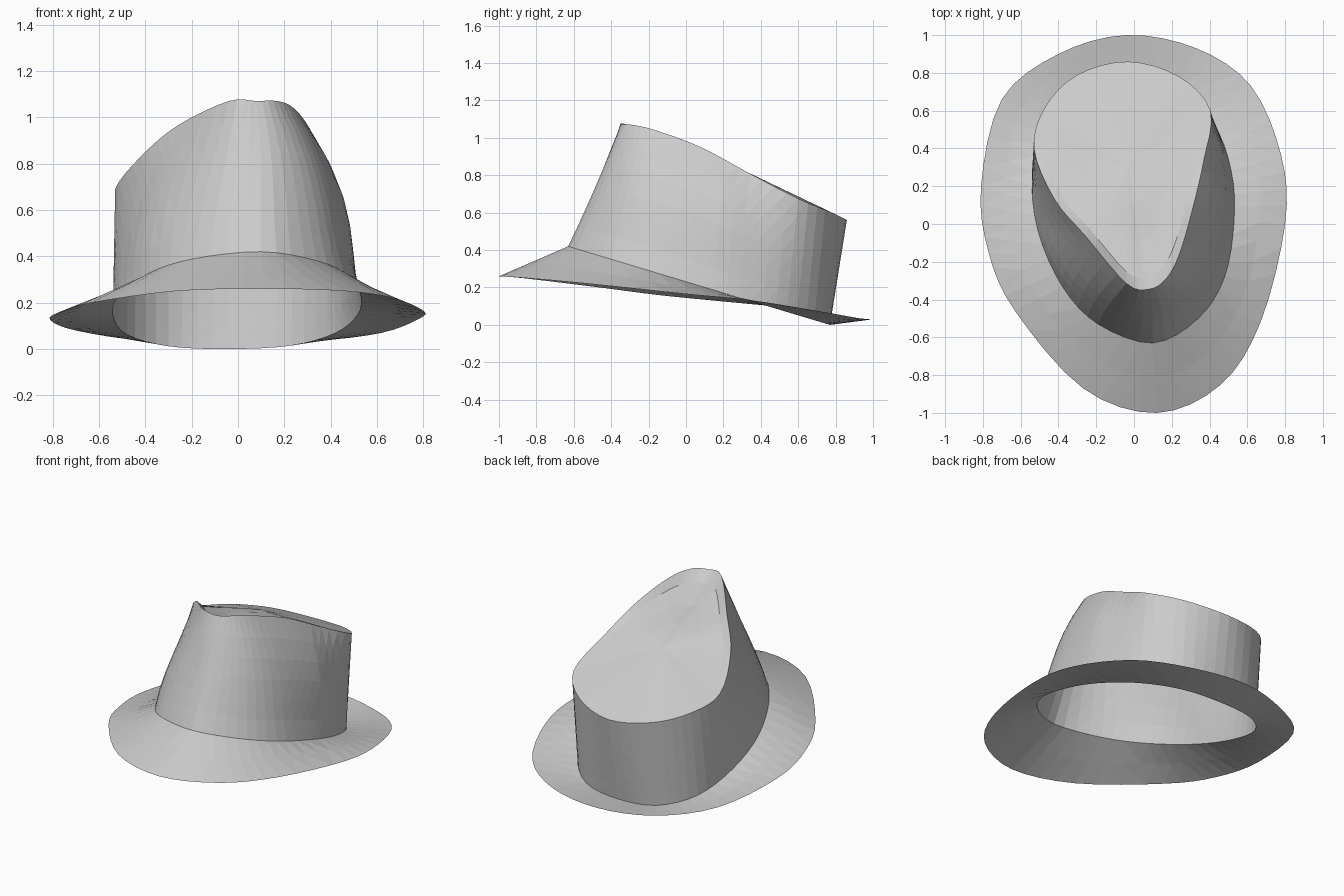
import bpy
import bmesh
from mathutils import Vector

if "Cube" in bpy.data.objects:
    bpy.data.objects.remove(bpy.data.objects["Cube"], do_unlink=True)

STEPS = 4  # samples between two neighbouring outline points

felt = bpy.data.materials.new("grey felt")
felt.use_nodes = True
grey = (0.6, 0.6, 0.6, 1)
felt.diffuse_color = grey
felt.node_tree.nodes["Principled BSDF"].inputs["Base Color"].default_value = grey


def clamp(value):
    return min(1, max(0, value))


def closed_curve(points):
    """Smooth closed ring running through the outline points."""
    pts = [Vector(p) for p in points]
    n = len(pts)
    ring = []
    for i in range(n):
        a, b, c, d = (pts[(i + k) % n] for k in (-1, 0, 1, 2))
        for s in range(STEPS):
            t = s / STEPS
            ring.append(0.5 * (2 * b + (c - a) * t + (2 * a - 5 * b + 4 * c - d) * t ** 2
                               + (3 * b - a - 3 * c + d) * t ** 3))
    return ring


def blend(ring_a, ring_b, t):
    return [a.lerp(b, t) for a, b in zip(ring_a, ring_b)]


def loft(name, rings, tip=None):
    """Skin a list of rings, closing the last one to a tip if given."""
    bm = bmesh.new()
    rows = [[bm.verts.new(p) for p in ring] for ring in rings]
    n = len(rows[0])
    for lower, upper in zip(rows, rows[1:]):
        for i in range(n):
            j = (i + 1) % n
            bm.faces.new((lower[i], lower[j], upper[j], upper[i]))
    if tip:
        peak = bm.verts.new(tip)
        for i in range(n):
            bm.faces.new((rows[-1][i], rows[-1][(i + 1) % n], peak))
    bmesh.ops.triangulate(bm, faces=bm.faces[:])
    mesh = bpy.data.meshes.new(name)
    bm.to_mesh(mesh)
    bm.free()
    mesh.materials.append(felt)
    obj = bpy.data.objects.new(name, mesh)
    bpy.context.collection.objects.link(obj)


# Outline where crown and brim meet, lying on a plane sloping to the back
base_plan = [(.1, -.63), (.34, -.5), (.48, -.28), (.53, .02), (.515, .28), (.42, .54),
             (.23, .72), (-.04, .77), (-.3, .73), (-.48, .56), (-.54, .28), (-.51, -.03),
             (-.38, -.33), (-.19, -.53)]
base = closed_curve([(x, y, .42 - .3 * (y + .63)) for x, y in base_plan])

# Slanted teardrop rim of the crown
rim = closed_curve([(.08, -.345, 1.07), (.17, -.29, 1.07), (.24, -.16, 1.04), (.31, .08, .95),
                    (.37, .34, .81), (.405, .6, .675), (.24, .78, .6), (-.03, .86, .56),
                    (-.3, .79, .585), (-.47, .62, .63), (-.53, .4, .69), (-.42, .13, .83),
                    (-.26, -.06, .965), (-.04, -.315, 1.07)])

# Outer edge of the brim, curling up behind
edge = closed_curve([(.12, -1, .26), (.46, -.85, .25), (.67, -.52, .22), (.8, 0, .165),
                     (.78, .36, .13), (.62, .73, .07), (.33, .93, .035), (-.04, 1, .03),
                     (-.4, .9, .035), (-.7, .66, .08), (-.81, .2, .125), (-.77, -.15, .16),
                     (-.63, -.46, .2), (-.27, -.87, .25)])

loft("brim", [edge, blend(edge, base, .5), base])


def wall_ring(t):
    """Crown section, swelling on the left side and the front right."""
    swell = t * (1 - t)
    ring = blend(base, rim, t)
    for p in ring:
        if p.x > 0:
            p.x += .85 * t * swell * p.x * clamp((.55 - p.y) / .35)
        else:
            p.x += .4 * swell * p.x * clamp(-p.y / .3)
        p.y += .05 * max(0, -p.y) * swell
    return ring


loft("crown_wall", [base] + [wall_ring(t / 6) for t in range(1, 6)] + [rim])

# Crown top, dented behind the front lip and domed towards the back
centre = Vector((-.03, .3, .83))


def top_ring(t, depth):
    ring = blend(rim, [centre] * len(rim), t)
    for p in ring:
        p.z -= depth * clamp(.7 - 2 * p.y)
    return ring


loft("crown_top", [rim, top_ring(.1, .04), top_ring(.4, .04), top_ring(.7, .015)], centre)
